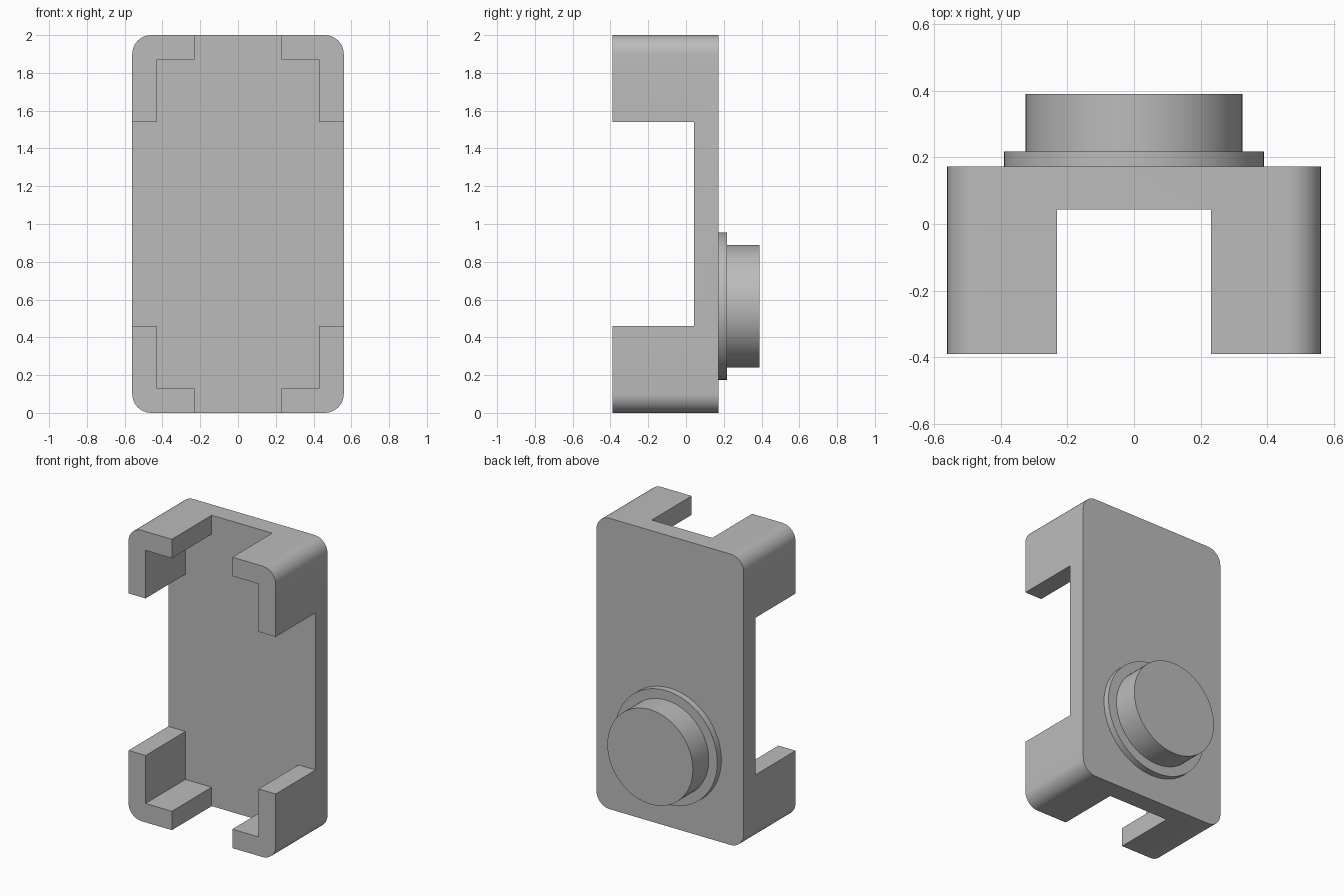
import bpy, bmesh, math
from mathutils import Matrix

if "Cube" in bpy.data.objects:
    bpy.data.objects.remove(bpy.data.objects["Cube"])

grey = bpy.data.materials.new("plain_grey")
grey.use_nodes = True
colour = (0.5, 0.5, 0.5, 1)
grey.diffuse_color = colour
grey.node_tree.nodes["Principled BSDF"].inputs["Base Color"].default_value = colour

WIDTH, HEIGHT = 1.12, 2.0
FRONT, PLATE_FRONT, BACK = -0.39, 0.043, 0.173
WALL = 0.13


def add_object(name, bm):
    mesh = bpy.data.meshes.new(name)
    bm.to_mesh(mesh)
    bm.free()
    mesh.materials.append(grey)
    obj = bpy.data.objects.new(name, mesh)
    bpy.context.collection.objects.link(obj)
    return obj


def box(name, width, height, y0, y1, radius=0):
    """Box centred on x = 0 and mid height, with optional rounded corners."""
    bm = bmesh.new()
    bmesh.ops.create_cube(bm, size=1)
    bmesh.ops.scale(bm, vec=(width, y1 - y0, height), verts=bm.verts)
    bmesh.ops.translate(bm, vec=(0, (y0 + y1) / 2, HEIGHT / 2), verts=bm.verts)
    if radius:
        edges = [e for e in bm.edges
                 if abs(e.verts[0].co.y - e.verts[1].co.y) > 0.01]
        bmesh.ops.bevel(bm, geom=edges, offset=radius, segments=10,
                        profile=0.5, affect='EDGES')
    return add_object(name, bm)


def disc(name, radius, y0, y1, z):
    bm = bmesh.new()
    bmesh.ops.create_cone(bm, cap_ends=True, segments=72, radius1=radius,
                          radius2=radius, depth=y1 - y0)
    bm.transform(Matrix.Translation((0, (y0 + y1) / 2, z))
                 @ Matrix.Rotation(math.pi / 2, 4, 'X'))
    return add_object(name, bm)


def activate(obj):
    bpy.ops.object.select_all(action='DESELECT')
    obj.select_set(True)
    bpy.context.view_layer.objects.active = obj


# Holder: rounded block hollowed out, leaving a back plate and corner brackets
holder = box("holder_body", WIDTH, HEIGHT, FRONT, BACK, radius=0.1)
cutters = [
    box("pocket_cutter", WIDTH - 2 * WALL, HEIGHT - 2 * WALL, -0.6, PLATE_FRONT),
    box("end_gap_cutter", 0.46, HEIGHT + 0.4, -0.7, PLATE_FRONT),
    box("side_gap_cutter", WIDTH + 0.4, 1.08, -0.8, PLATE_FRONT),
]
activate(holder)
for cutter in cutters:
    cutter.hide_render = True
    mod = holder.modifiers.new(cutter.name, 'BOOLEAN')
    mod.operation = 'DIFFERENCE'
    mod.solver = 'EXACT'
    mod.object = cutter
    bpy.ops.object.modifier_apply(modifier=mod.name)
for cutter in cutters:
    bpy.data.objects.remove(cutter)

# Round mount on the back
flange = disc("mount_flange", 0.39, BACK, 0.217, 0.565)
knob = disc("mount_knob", 0.325, 0.217, 0.39, 0.565)

for obj in (holder, flange, knob):
    activate(obj)
    bpy.ops.object.shade_smooth_by_angle(angle=math.radians(30))
